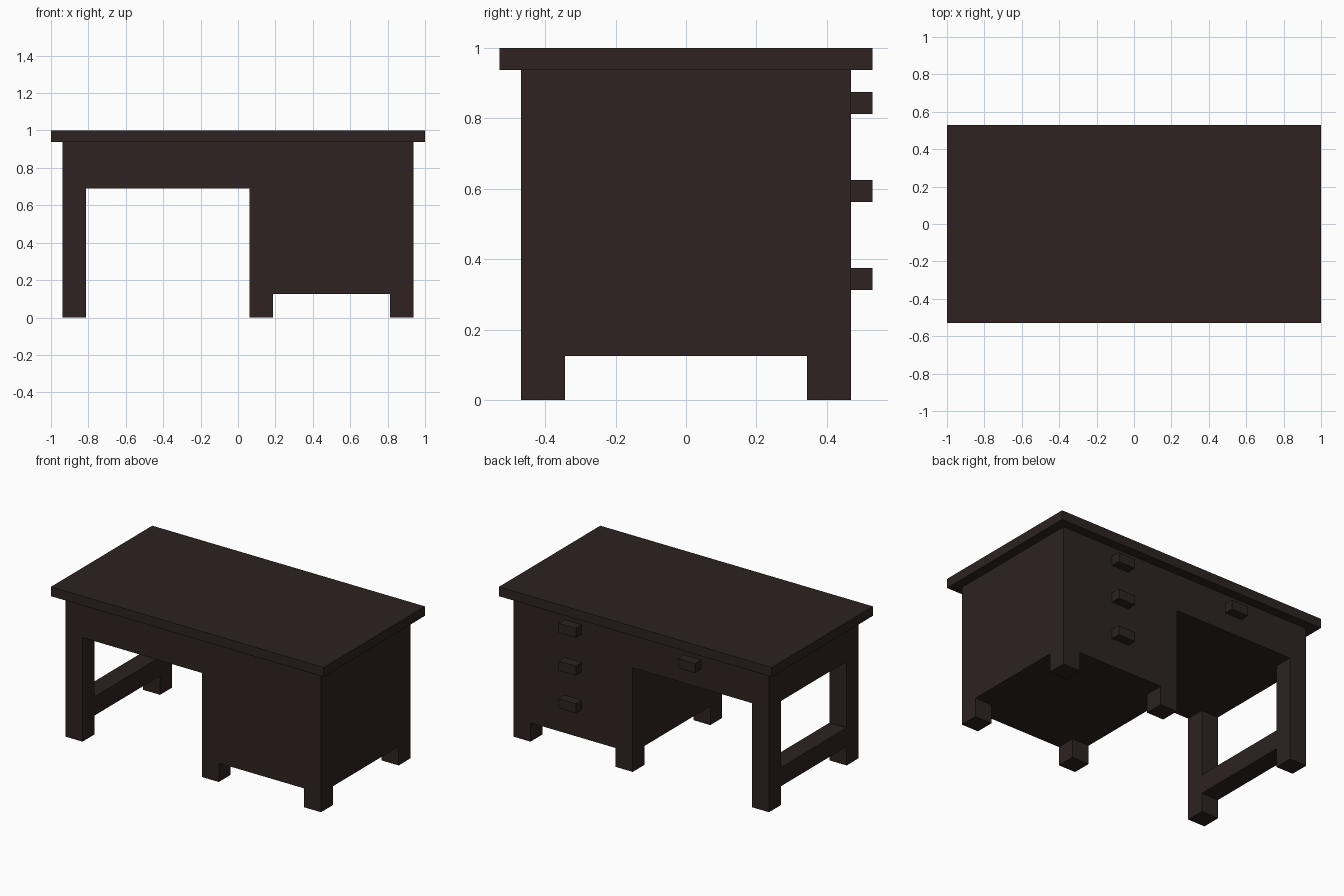
import bpy

cube = bpy.data.objects.get("Cube")
if cube:
    bpy.data.objects.remove(cube, do_unlink=True)

wood = bpy.data.materials.new("dark_wood")
wood.use_nodes = True
COLOUR = (0.026, 0.0165, 0.0155, 1.0)
wood.diffuse_color = COLOUR
wood.node_tree.nodes["Principled BSDF"].inputs["Base Color"].default_value = COLOUR


def box(name, x0, x1, y0, y1, z0, z1):
    """Flat-shaded box between two corners."""
    bpy.ops.mesh.primitive_cube_add(size=1)
    ob = bpy.context.object
    ob.name = ob.data.name = name
    for v in ob.data.vertices:
        v.co.x = x1 if v.co.x > 0 else x0
        v.co.y = y1 if v.co.y > 0 else y0
        v.co.z = z1 if v.co.z > 0 else z0
    ob.data.materials.append(wood)
    return ob


HX, HY = 0.9375, 0.46875   # half size of the body
LEG = 0.125                # leg thickness
PED = 0.0625               # inner side of the drawer pedestal
APRON = 0.69               # underside of the knee drawer
TOP = 0.9375               # underside of the desktop

# Desktop, drawer pedestal and knee drawer
box("desktop", -1, 1, -0.53, 0.53, TOP, 1)
box("drawer_pedestal", PED, HX, -HY, HY, LEG, TOP)
box("knee_drawer", -HX, PED, -HY, HY, APRON, TOP)

# Legs: tall pair on the open side, short feet under the pedestal
for end, y0 in (("front", -HY), ("back", HY - LEG)):
    box(end + "_leg", -HX, -HX + LEG, y0, y0 + LEG, 0, APRON)
    box(end + "_inner_foot", PED, PED + LEG, y0, y0 + LEG, 0, LEG)
    box(end + "_outer_foot", HX - LEG, HX, y0, y0 + LEG, 0, LEG)

# Stretcher joining the tall legs
box("leg_stretcher", -HX, -HX + LEG, -HY + LEG, HY - LEG, 0.125, 0.25)

# Drawer handles on the back
for name, x, z in (("upper_handle", 0.5, 0.8125), ("middle_handle", 0.5, 0.5625),
                   ("lower_handle", 0.5, 0.3125), ("knee_drawer_handle", -0.375, 0.8125)):
    box(name, x - 0.0625, x + 0.0625, HY, 0.53, z, z + 0.0625)
